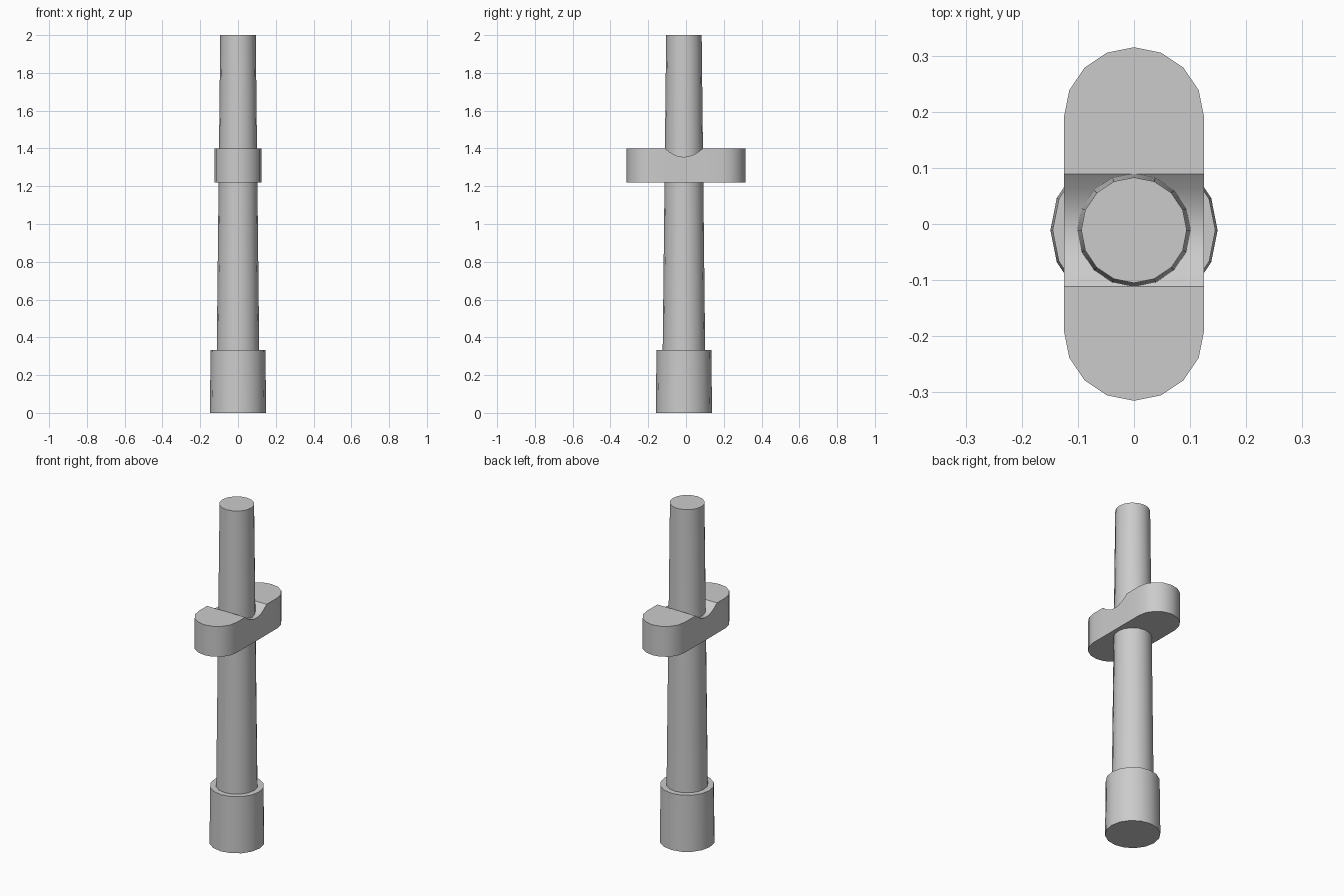
import bpy, bmesh
from math import sin, cos, pi

if "Cube" in bpy.data.objects:
    bpy.data.objects.remove(bpy.data.objects["Cube"])

CY = -0.011  # axis of the round parts


def finish(obj, angle=0.6):
    bpy.ops.object.select_all(action='DESELECT')
    obj.select_set(True)
    bpy.context.view_layer.objects.active = obj
    bpy.ops.object.shade_smooth_by_angle(angle=angle)


def tapered(name, r_low, r_high, z_low, z_high):
    bpy.ops.mesh.primitive_cone_add(vertices=16, radius1=r_low, radius2=r_high,
                                    depth=z_high - z_low,
                                    location=(0, CY, (z_low + z_high) / 2))
    obj = bpy.context.object
    obj.name = name
    finish(obj)


# Long shaft and wider foot sleeve
tapered("shaft", 0.115, 0.094, 0.1, 2.0)
tapered("foot_sleeve", 0.149, 0.145, 0.0, 0.333)

# Oblong collar: cross-sections along y, rounded ends, saddle dip around the shaft
R, HALF, Z0, Z1 = 0.125, 0.19, 1.22, 1.40
end = [(HALF + R * sin(i * pi / 8), R * cos(i * pi / 8)) for i in range(5)]
stations = [(-y, w) for y, w in reversed(end)]
stations += [(CY + 0.1 * k / 4, R) for k in range(-4, 5)]
stations += end

bm = bmesh.new()
rings = []
for y, w in stations:
    t = (y - CY) / 0.1
    top = Z1 - 0.045 * max(0.0, 1 - t * t)
    rings.append([bm.verts.new(p) for p in
                  ((-w, y, Z0), (w, y, Z0), (w, y, top), (-w, y, top))])
for a, b in zip(rings, rings[1:]):
    for i in range(4):
        j = (i + 1) % 4
        bm.faces.new((a[i], a[j], b[j], b[i]))
bmesh.ops.remove_doubles(bm, verts=bm.verts[:], dist=1e-5)
bmesh.ops.recalc_face_normals(bm, faces=bm.faces[:])
mesh = bpy.data.meshes.new("collar")
bm.to_mesh(mesh)
bm.free()
collar = bpy.data.objects.new("collar", mesh)
bpy.context.collection.objects.link(collar)
finish(collar)
